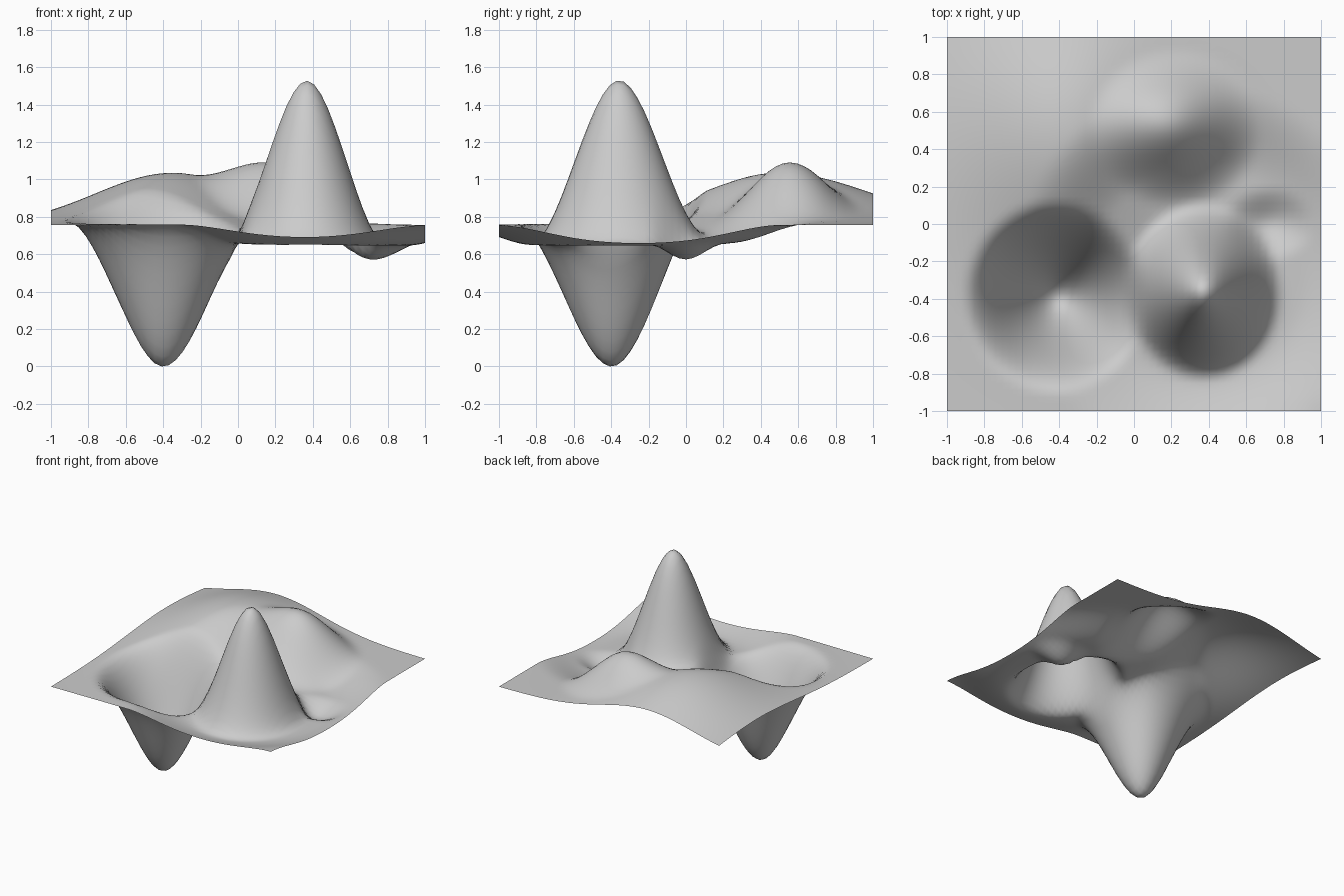
import bpy
import math

if "Cube" in bpy.data.objects:
    bpy.data.objects.remove(bpy.data.objects["Cube"], do_unlink=True)

BASE = 0.75


def smooth(t):
    t = max(0.0, min(1.0, t))
    return t * t * (3 - 2 * t)


def bump(x, y, cx, cy, rx, ry, height):
    """Rounded hill (or hollow) fading to nothing at its elliptical rim."""
    return height * smooth(1 - math.hypot((x - cx) / rx, (y - cy) / ry))


def height(x, y):
    z = BASE
    # broad swell at the back
    z += 0.28 * math.exp(-(x + 0.35) ** 2 / 0.34 - (y - 0.5) ** 2 / 0.5)
    # wide shallow basin around the peak
    z -= 0.11 * smooth((1.0 - math.hypot(x - 0.35, y + 0.25)) / 0.45)
    # tall peak and deep pit
    z += bump(x, y, 0.37, -0.36, 0.43, 0.48, 0.87)
    z += bump(x, y, -0.42, -0.39, 0.50, 0.52, -0.757)
    # back ridge and small side hollow
    z += bump(x, y, 0.22, 0.51, 0.47, 0.43, 0.26)
    z += bump(x, y, 0.72, 0.0, 0.25, 0.20, -0.08)
    return z


# terrain sheet
bpy.ops.mesh.primitive_grid_add(x_subdivisions=54, y_subdivisions=54, size=2)
terrain = bpy.context.object
terrain.name = "terrain_sheet"
for v in terrain.data.vertices:
    v.co.z = height(v.co.x, v.co.y)
lowest = min(v.co.z for v in terrain.data.vertices)
for v in terrain.data.vertices:
    v.co.z -= lowest
bpy.ops.object.shade_smooth()

# plain grey
grey = bpy.data.materials.new("plain_grey")
grey.use_nodes = True
grey.diffuse_color = (0.6, 0.6, 0.6, 1)
grey.node_tree.nodes["Principled BSDF"].inputs["Base Color"].default_value = (0.6, 0.6, 0.6, 1)
terrain.data.materials.append(grey)
